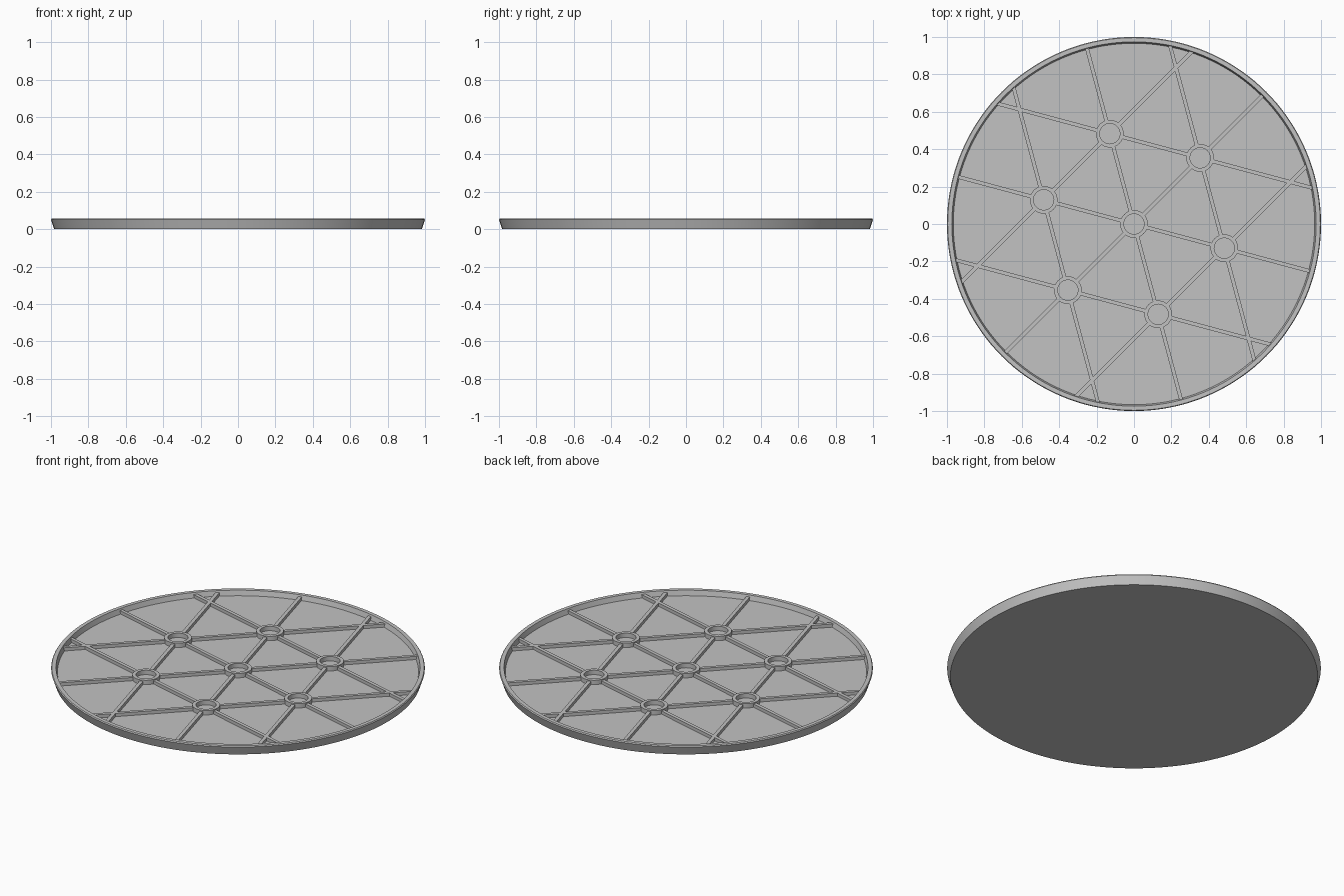
import bpy, bmesh
from math import cos, sin, radians, sqrt, pi
from mathutils import Matrix, Vector

cube = bpy.data.objects.get("Cube")
if cube:
    bpy.data.objects.remove(cube, do_unlink=True)

FLOOR, RIB_TOP, BOSS_TOP, RIM_TOP = 0.028, 0.047, 0.054, 0.057
PITCH = 0.5
ROW = PITCH * sqrt(3) / 2

grey = bpy.data.materials.new("plain_grey")
grey.use_nodes = True
colour = (0.54, 0.54, 0.54, 1)
grey.diffuse_color = colour
grey.node_tree.nodes["Principled BSDF"].inputs["Base Color"].default_value = colour


def finish(name, bm, smooth=True):
    bmesh.ops.recalc_face_normals(bm, faces=bm.faces)
    mesh = bpy.data.meshes.new(name)
    bm.to_mesh(mesh)
    bm.free()
    mesh.materials.append(grey)
    obj = bpy.data.objects.new(name, mesh)
    bpy.context.collection.objects.link(obj)
    if smooth:
        bpy.ops.object.select_all(action="DESELECT")
        obj.select_set(True)
        bpy.context.view_layer.objects.active = obj
        bpy.ops.object.shade_smooth_by_angle(angle=radians(30))
    return obj


def lathe(name, profile, steps, centre=(0, 0), closed=False):
    """Revolve an (r, z) profile around a vertical axis."""
    bm = bmesh.new()
    verts = [bm.verts.new((r, 0, z)) for r, z in profile]
    edges = [bm.edges.new(pair) for pair in zip(verts, verts[1:])]
    if closed:
        edges.append(bm.edges.new((verts[-1], verts[0])))
    bmesh.ops.spin(bm, geom=verts + edges, cent=(0, 0, 0), axis=(0, 0, 1),
                   angle=2 * pi, steps=steps, use_merge=True)
    bmesh.ops.remove_doubles(bm, verts=bm.verts, dist=1e-5)
    bmesh.ops.translate(bm, verts=bm.verts, vec=(*centre, 0))
    return finish(name, bm)


def rib(name, start, end, offset, angle):
    """Straight bar running along one row of the triangular grid."""
    bm = bmesh.new()
    bottom = FLOOR - 0.005
    place = (Matrix.Rotation(angle, 4, "Z")
             @ Matrix.Translation(((start + end) / 2, offset, (bottom + RIB_TOP) / 2))
             @ Matrix.Diagonal((end - start, 0.02, RIB_TOP - bottom, 1)))
    bmesh.ops.create_cube(bm, size=1, matrix=place)
    return finish(name, bm, smooth=False)


# Shallow tray: flat underside, flared wall, chamfered lip, recessed floor
lathe("tray", [(0, 0), (0.983, 0), (1, 0.051), (0.996, RIM_TOP),
               (0.974, RIM_TOP), (0.966, FLOOR), (0, FLOOR)], 144)

# Seven ring bosses: one central, six around it
centres = [(0, 0)]
for k in range(6):
    a = radians(45 + 60 * k)
    centres.append((PITCH * cos(a), PITCH * sin(a)))
for i, c in enumerate(centres):
    lathe(f"ring_boss_{i}", [(0.054, FLOOR - 0.005), (0.074, FLOOR - 0.005),
                             (0.074, BOSS_TOP), (0.054, BOSS_TOP)], 40, c, closed=True)

# Three families of ribs, broken where they meet the bosses
for d, degrees in enumerate((45, 105, 165)):
    for row in (-1, 0, 1):
        offset = row * ROW
        reach = sqrt(0.976 ** 2 - offset ** 2)
        stops = (-PITCH, 0, PITCH) if row == 0 else (-PITCH / 2, PITCH / 2)
        starts = [-reach] + [s + 0.062 for s in stops]
        ends = [s - 0.062 for s in stops] + [reach]
        for n, (s, e) in enumerate(zip(starts, ends)):
            rib(f"rib_{d}_{row + 1}_{n}", s, e, offset, radians(degrees))
